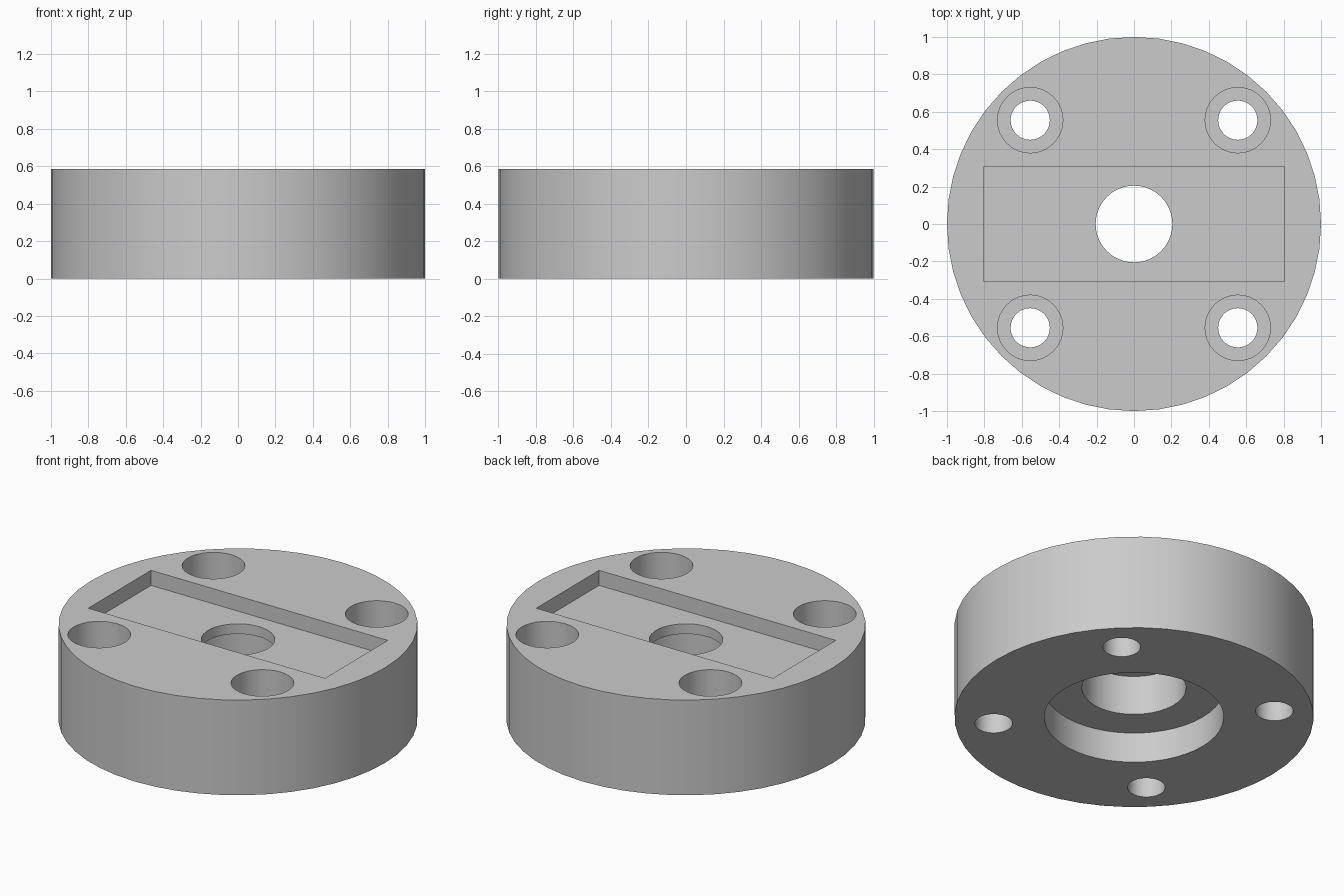
import bpy
import math

cube = bpy.data.objects.get("Cube")
if cube:
    bpy.data.objects.remove(cube, do_unlink=True)

HEIGHT = 0.585
SLOT_FLOOR = 0.492
SHELF = 0.43
BORE_TOP = 0.187
BOLT_SEAT = 0.28
BOLT = 0.555

grey = bpy.data.materials.new("light_grey")
grey.use_nodes = True
grey.diffuse_color = (0.6, 0.6, 0.6, 1)
grey.node_tree.nodes["Principled BSDF"].inputs["Base Color"].default_value = (0.6, 0.6, 0.6, 1)


def cylinder(name, radius, z0, z1, x=0, y=0, sides=48):
    bpy.ops.mesh.primitive_cylinder_add(vertices=sides, radius=radius, depth=z1 - z0,
                                        location=(x, y, (z0 + z1) / 2))
    obj = bpy.context.object
    obj.name = name
    obj.data.materials.append(grey)
    return obj


def box(name, sx, sy, z0, z1):
    bpy.ops.mesh.primitive_cube_add(size=1, location=(0, 0, (z0 + z1) / 2))
    obj = bpy.context.object
    obj.name = name
    obj.scale = (sx, sy, z1 - z0)
    bpy.ops.object.transform_apply(location=False, rotation=False, scale=True)
    obj.data.materials.append(grey)
    return obj


# Round body
body = cylinder("flange_body", 1, 0, HEIGHT)

# Rectangular slot on top and the stepped centre bore
low, high = -0.1, HEIGHT + 0.1
cutters = [
    box("slot_cutter", 1.61, 0.61, SLOT_FLOOR, high),
    cylinder("wide_bore_cutter", 0.5, low, BORE_TOP),
    cylinder("middle_bore_cutter", 0.29, low, SHELF),
    cylinder("centre_hole_cutter", 0.205, low, high),
]

# Four counterbored bolt holes
for x in (-BOLT, BOLT):
    for y in (-BOLT, BOLT):
        cutters.append(cylinder("bolt_hole_cutter", 0.105, low, high, x, y, 32))
        cutters.append(cylinder("bolt_head_cutter", 0.175, BOLT_SEAT, high, x, y, 32))

# Cut everything out of the body, then remove the cutters
bpy.ops.object.select_all(action='DESELECT')
bpy.context.view_layer.objects.active = body
body.select_set(True)
for cutter in cutters:
    cutter.hide_render = True
    mod = body.modifiers.new(cutter.name, 'BOOLEAN')
    mod.operation = 'DIFFERENCE'
    mod.solver = 'EXACT'
    mod.object = cutter
    bpy.ops.object.modifier_apply(modifier=mod.name)
    bpy.data.objects.remove(cutter, do_unlink=True)

bpy.ops.object.shade_smooth_by_angle(angle=math.radians(30))
